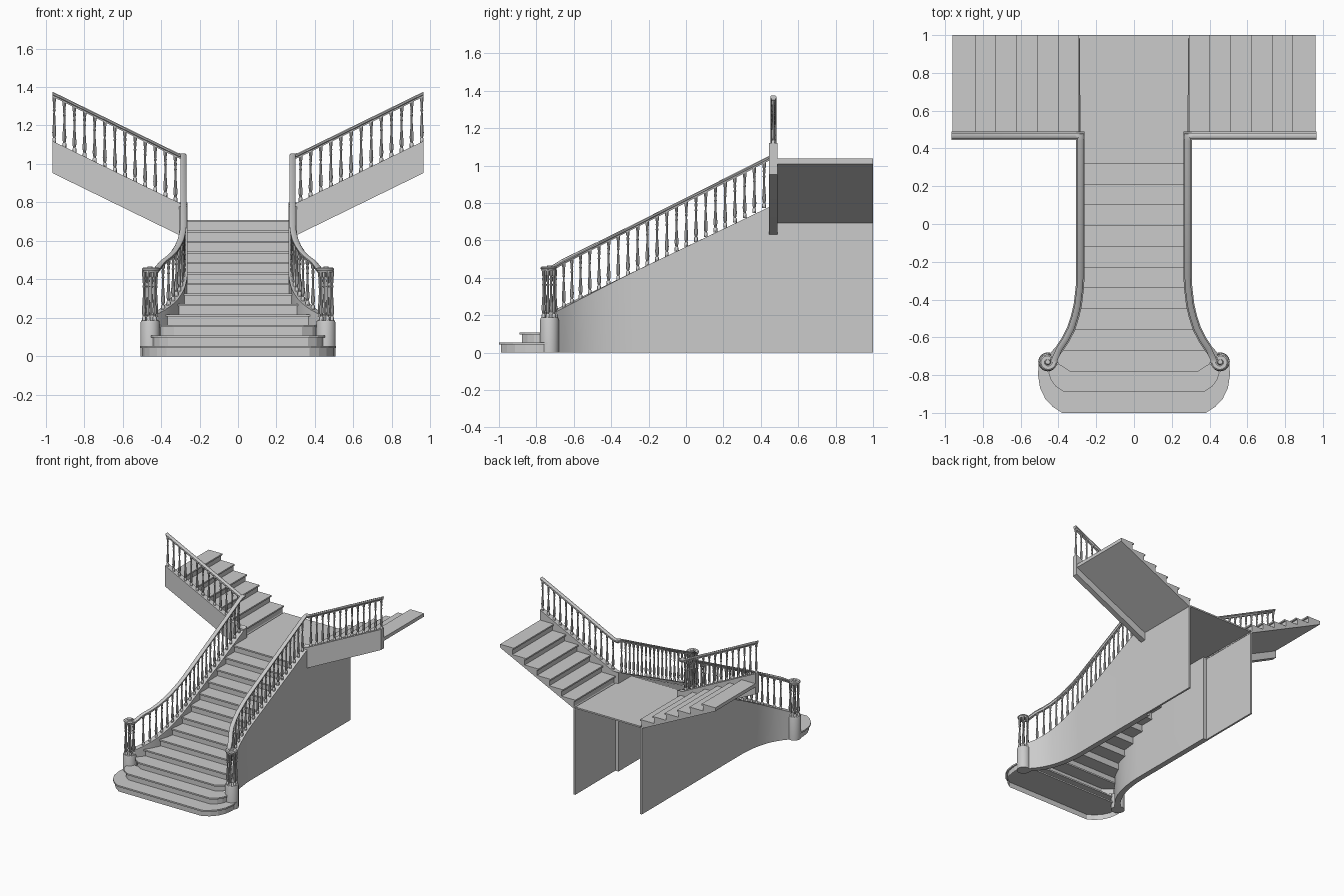
import bpy, bmesh
from math import sin, cos, radians, pi
from mathutils import Vector

if "Cube" in bpy.data.objects:
    bpy.data.objects.remove(bpy.data.objects["Cube"])

RISE, RUN = 0.0546, 0.11
CX, CY = 0.457, -0.73                      # centre of the curled newel
BACK = 0.467                               # centre line of the wing balustrade


def make(name, verts, faces, mirror=False, smooth=None):
    me = bpy.data.meshes.new(name)
    me.from_pydata([tuple(v) for v in verts], [], faces)
    bm = bmesh.new()
    bm.from_mesh(me)
    bmesh.ops.recalc_face_normals(bm, faces=bm.faces)
    bm.to_mesh(me)
    bm.free()
    ob = bpy.data.objects.new(name, me)
    bpy.context.collection.objects.link(ob)
    if mirror:
        m = ob.modifiers.new("mirror", 'MIRROR')
        m.use_mirror_merge = False
    if smooth:
        bpy.context.view_layer.objects.active = ob
        ob.select_set(True)
        bpy.ops.object.shade_smooth_by_angle(angle=radians(smooth))
        ob.select_set(False)
    return ob


def loft(rings):
    """Closed rings joined into a capped tube."""
    n = len(rings[0])
    verts = [v for r in rings for v in r]
    faces = [(i * n + j, i * n + (j + 1) % n, (i + 1) * n + (j + 1) % n, (i + 1) * n + j)
             for i in range(len(rings) - 1) for j in range(n)]
    faces += [tuple(range(n)), tuple(range(len(verts) - n, len(verts)))]
    return verts, faces


def slab(name, outline, z0, z1, mirror=False):
    return make(name, *loft([[(x, y, z) for x, y in outline] for z in (z0, z1)]), mirror)


def sheet(name, pts, z0, z1):
    n = len(pts)
    make(name, [(x, y, z) for z in (z0, z1) for x, y in pts],
         [(i, i + 1, n + i + 1, n + i) for i in range(n - 1)])


def sweep(name, path, profile, smooth=30):
    """Mitred sweep; profile(z) gives (across, height) points."""
    rings = []
    p2 = [Vector(p[:2]) for p in path]
    for i, p in enumerate(p2):
        a = (p - p2[i - 1]).normalized() if i else (p2[1] - p).normalized()
        b = (p2[i + 1] - p).normalized() if i < len(p2) - 1 else a
        t = (a + b).normalized()
        nrm = Vector((t.y, -t.x)) / max(0.5, t.dot(a))
        rings.append([(p.x + nrm.x * u, p.y + nrm.y * u, z) for u, z in profile(path[i][2])])
    return make(name, *loft(rings), True, smooth)


def string_top(y):
    return 0.73 + RISE / RUN * (y - 0.32)


# Plan curve of the flared balustrade (right side)
flare = [(0.284, -0.28), (0.287, -0.34), (0.298, -0.43), (0.312, -0.49), (0.333, -0.555),
         (0.361, -0.61), (0.395, -0.662)]


def half_width(y):
    if y >= flare[0][1]:
        return 0.284
    for (x0, y0), (x1, y1) in zip(flare, flare[1:]):
        if y >= y1:
            return x0 + (x1 - x0) * (y - y0) / (y1 - y0)
    return flare[-1][0]


def both(right):
    return right + [(-x, y) for x, y in reversed(right)]


# Main flight: treads and risers, the three lowest with shaped ends
shaped = [
    [(0.505, -0.73), (0.508, -0.80), (0.497, -0.87), (0.47, -0.925), (0.43, -0.968), (0.38, -1.0)],
    [(0.44, -0.74), (0.452, -0.79), (0.44, -0.825), (0.415, -0.86), (0.37, -0.89)],
    [(0.41, -0.65), (0.41, -0.725), (0.395, -0.745), (0.34, -0.78)],
]
for i in range(13):
    y, z = -1 + RUN * i, RISE * (i + 1)
    if i < 3:
        front = shaped[i]
    elif i < 12:
        front = [(half_width(y + 0.12), y + 0.125), (half_width(y), y)]
    else:
        front = [(0.29, 1.0), (0.284, y)]
    slab("landing" if i == 12 else "tread", both(front), z - 0.012, z)
    edge = front if i < 3 else front[1:]
    sheet("riser", both([(x * 0.98, yy + 0.012) for x, yy in edge]), z - RISE, z - 0.012)

# Wing flights: saw-tooth steps over a sloping soffit
saw = [(0.285, 0.685)]
for i in range(6):
    x, z = 0.29 + RUN * i, 0.71 + RISE * i
    saw += [(x + 0.012, z), (x + 0.012, z + RISE - 0.012), (x, z + RISE - 0.012), (x, z + RISE)]
saw += [(0.962, 0.71 + 6 * RISE), (0.962, 1.01)]
make("wing_steps", *loft([[(x, y, z) for x, z in saw] for y in (0.47, 1.0)]), True)

# Walls under the landing
slab("landing_wall", [(0.29, 0.45), (0.305, 0.45), (0.305, 1.0), (0.29, 1.0)], 0, 0.70, True)

# Solid side wall of the main flight and the sloping wing strings
plan = [(CX - 0.015, CY + 0.015)] + flare[::-1]
wall = [(x, y, string_top(y)) for x, y in plan] + [(0.284, 0.489, 0.80)]
sweep("side_wall", wall, lambda z: [(-0.022, 0), (0.022, 0), (0.022, z), (-0.022, z)])
wing = [(0.263, BACK, 0.79), (0.30, BACK, 0.795), (0.965, BACK, 1.12)]
sweep("wing_string", wing, lambda z: [(-0.022, z - 0.167), (0.022, z - 0.167), (0.022, z), (-0.022, z)])

# Handrail: curl, flare, straight run, corner and wing
curl = []
for k in range(17):
    a = radians(165 + 330 * (16 - k) / 16)
    r = 0.036 - 0.016 * (16 - k) / 16
    curl.append((CX + r * cos(a), CY + r * sin(a), 0.462))
rail = curl + [(x, y, string_top(y) + 0.255) for x, y in flare[::-1]]
rail += [(0.284, 0.44, 1.05), (0.284, BACK, 1.054), (0.31, BACK, 1.056), (0.965, BACK, 1.376)]
half = [(0.010, -0.026), (0.011, -0.018), (0.016, -0.013), (0.016, -0.006), (0.009, 0)]
section = half + [(-u, h) for u, h in reversed(half)]
sweep("handrail", rail, lambda z: [(u, z + h) for u, h in section], 40)


def turned(name, cx, cy, prof, n, smooth=40):
    return make(name, *loft([[(cx + r * cos(2 * pi * j / n), cy + r * sin(2 * pi * j / n), z)
                              for j in range(n)] for r, z in prof]), True, smooth)


# Round newel base and the eye of the curl
turned("newel_base", CX, CY, [(0.05, 0), (0.05, 0.175), (0.046, 0.187)], 28)
turned("curl_eye", CX, CY, [(0.018, 0.438), (0.02, 0.45), (0.012, 0.466)], 16)

# Balusters: evenly spaced along the walls and around the newel
spots = []
for k in range(6):
    a = radians(165 + 60 * k)
    spots.append((CX + 0.033 * cos(a), CY + 0.033 * sin(a), 0.18, 0.445))
line = [Vector(p) for p in flare[::-1]] + [Vector((0.284, 0.45))]
left = 0.01
for a, b in zip(line, line[1:]):
    d = (b - a).length
    while left <= d:
        p = a.lerp(b, left / d)
        spots.append((p.x, p.y, string_top(p.y) - 0.006, string_top(p.y) + 0.24))
        left += 0.052
    left -= d
for k in range(13):
    x = 0.325 + 0.0525 * k
    z = 0.795 + 0.489 * (x - 0.30)
    spots.append((x, BACK, z - 0.006, z + 0.24))

shape = [(0.010, 0), (0.010, 0.09), (0.006, 0.11), (0.009, 0.15), (0.0105, 0.22), (0.008, 0.36),
         (0.0055, 0.52), (0.005, 0.66), (0.008, 0.69), (0.005, 0.72), (0.0075, 0.80),
         (0.006, 0.86), (0.009, 0.89), (0.009, 1)]
verts, faces = [], []
for x, y, z0, z1 in spots:
    v, f = loft([[(x + r * cos(pi * j / 4), y + r * sin(pi * j / 4), z0 + (z1 - z0) * t)
                  for j in range(8)] for r, t in shape])
    faces += [tuple(i + len(verts) for i in q) for q in f]
    verts += v
make("balusters", verts, faces, True, 40)
